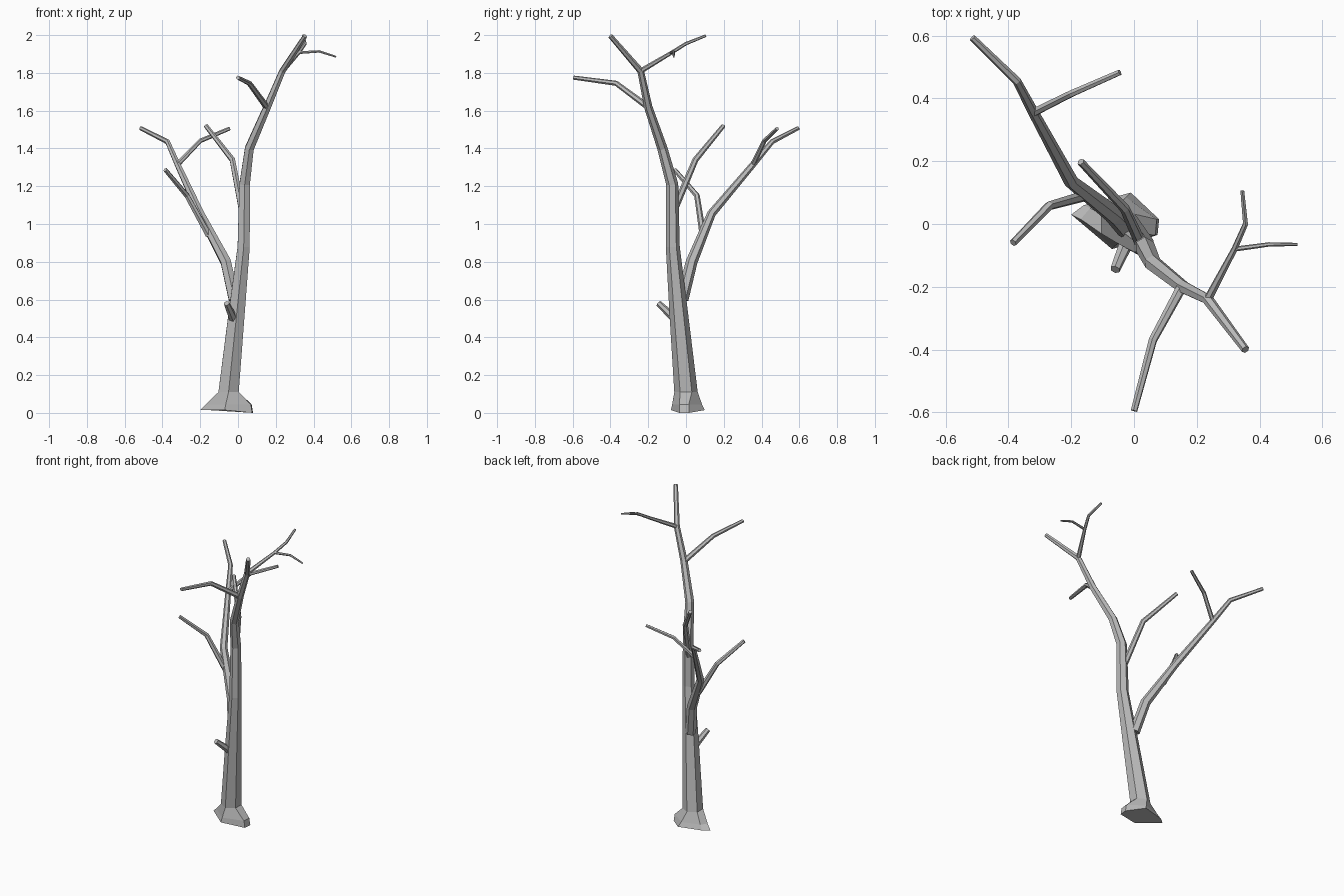
import bpy, bmesh, math
from mathutils import Vector

cube = bpy.data.objects.get("Cube")
if cube:
    bpy.data.objects.remove(cube, do_unlink=True)

bark = bpy.data.materials.new("grey_bark")
bark.use_nodes = True
colour = (0.5, 0.5, 0.5, 1)
bark.diffuse_color = colour
bark.node_tree.nodes["Principled BSDF"].inputs["Base Color"].default_value = colour
SIDES = 6


def limb(name, path, feet=()):
    """Six-sided tapering tube along (x, y, z, radius) points, with optional rings below it."""
    bm = bmesh.new()
    pts = [Vector(p[:3]) for p in path]
    rings = [[bm.verts.new(p) for p in ring] for ring in feet]
    ref = Vector((1, 0, 0))
    for i, p in enumerate(pts):
        before = (p - pts[i - 1]).normalized() if i else Vector()
        after = (pts[i + 1] - p).normalized() if i + 1 < len(pts) else Vector()
        axis = (before + after).normalized()
        if feet and i == 0:
            axis = Vector((0, 0, 1))
        ref = (ref - axis * ref.dot(axis)).normalized()
        side = axis.cross(ref)
        ring = []
        for k in range(SIDES):
            a = math.tau * (k + 0.5) / SIDES
            ring.append(bm.verts.new(p + (ref * math.cos(a) + side * math.sin(a)) * path[i][3]))
        rings.append(ring)
    for low, high in zip(rings, rings[1:]):
        for k in range(SIDES):
            n = (k + 1) % SIDES
            bm.faces.new((low[k], low[n], high[n], high[k]))
    bm.faces.new(rings[0][::-1])
    bm.faces.new(rings[-1])
    bmesh.ops.recalc_face_normals(bm, faces=bm.faces)
    mesh = bpy.data.meshes.new(name)
    bm.to_mesh(mesh)
    bm.free()
    mesh.materials.append(bark)
    obj = bpy.data.objects.new(name, mesh)
    bpy.context.collection.objects.link(obj)


# Root flare: ground ring, then a low ring that gives the one blocky root its step
ground = [(.08, .015, 0), (-.01, .1, .015), (-.16, .06, .015),
          (-.2, .03, .015), (-.07, -.08, .015), (.075, -.035, 0)]
step = [(.072, .015, .045), (-.025, .085, .045), (-.14, .05, .045),
        (-.17, .015, .045), (-.065, -.073, .045), (.068, -.035, .045)]

# Trunk, running up to the leaning tip
limb("trunk", [(-.05, 0, .11, .062), (-.01, -.036, .5, .05), (.03, -.07, .88, .037),
               (.035, -.073, 1.21, .032), (.06, -.125, 1.4, .027), (.155, -.2, 1.62, .022),
               (.235, -.24, 1.81, .018), (.355, -.4, 1.995, .013)], (ground, step))

# Crown branches
limb("crown_branch", [(.235, -.24, 1.81, .014), (.32, -.08, 1.905, .01),
                      (.355, 0, 1.955, .009), (.345, .105, 1.997, .007)])
limb("crown_twig", [(.32, -.08, 1.907, .008), (.43, -.065, 1.914, .007), (.52, -.065, 1.885, .005)])
limb("front_branch", [(.155, -.195, 1.615, .017), (.06, -.37, 1.745, .014), (0, -.595, 1.775, .011)])

# Large back branch and its offshoots
limb("back_branch", [(-.02, -.02, .6, .033), (-.065, .03, .8, .031), (-.2, .135, 1.055, .023),
                     (-.32, .355, 1.315, .017), (-.373, .455, 1.435, .014), (-.515, .593, 1.507, .011)])
limb("back_offshoot", [(-.32, .355, 1.315, .014), (-.2, .415, 1.44, .012), (-.045, .483, 1.505, .01)])
limb("side_offshoot", [(-.155, .09, .94, .018), (-.27, .058, 1.15, .015), (-.385, -.06, 1.287, .012)])

# Inner branch and the short broken stub
limb("inner_branch", [(.02, -.06, 1.08, .019), (-.03, .05, 1.34, .016), (-.17, .198, 1.52, .012)])
limb("broken_stub", [(-.02, -.05, .49, .024), (-.06, -.145, .58, .016)])
